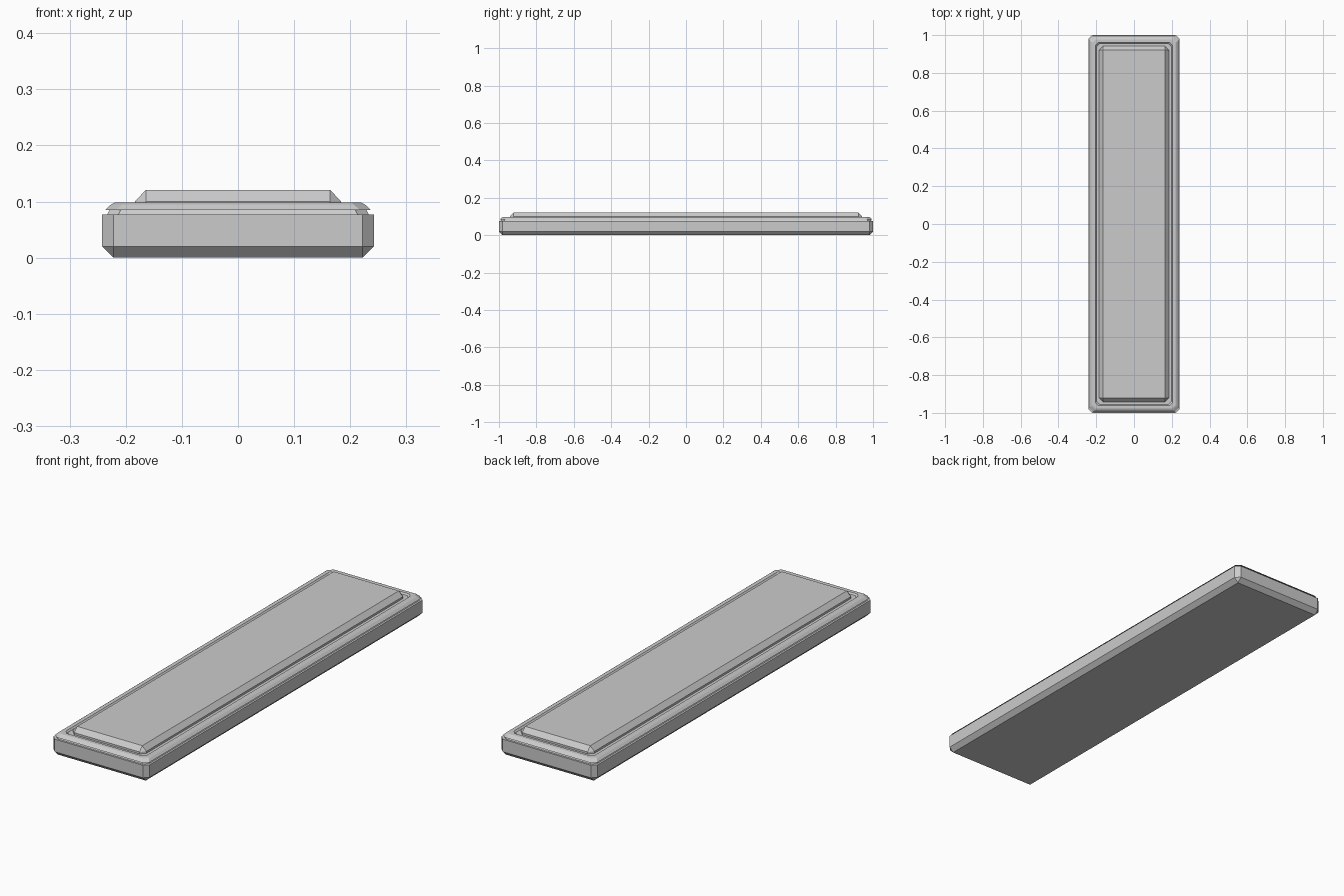
import bpy, bmesh

if "Cube" in bpy.data.objects:
    bpy.data.objects.remove(bpy.data.objects["Cube"])

HALF_X, HALF_Y = 0.242, 1.0


def ring(inset, cut, z):
    """Rectangle with clipped corners, inset from the outer footprint."""
    x, y = HALF_X - inset, HALF_Y - inset
    return [(x, -y + cut, z), (x, y - cut, z), (x - cut, y, z), (-x + cut, y, z),
            (-x, y - cut, z), (-x, -y + cut, z), (-x + cut, -y, z), (x - cut, -y, z)]


def stacked(name, levels):
    """Skin a stack of (inset, corner cut, height) rings and cap both ends."""
    bm = bmesh.new()
    rings = [[bm.verts.new(p) for p in ring(*lv)] for lv in levels]
    for a, b in zip(rings, rings[1:]):
        for i in range(8):
            j = (i + 1) % 8
            bm.faces.new((a[i], a[j], b[j], b[i]))
    bm.faces.new(rings[0][::-1])
    bm.faces.new(rings[-1])
    bmesh.ops.remove_doubles(bm, verts=bm.verts, dist=0.0001)
    bmesh.ops.recalc_face_normals(bm, faces=bm.faces)
    mesh = bpy.data.meshes.new(name)
    bm.to_mesh(mesh)
    bm.free()
    obj = bpy.data.objects.new(name, mesh)
    bpy.context.collection.objects.link(obj)
    return obj


# Chamfered base with a thin undercut rim and a shallow groove around the panel
stacked("base", [
    (0.020, 0.0, 0.0), (0.0, 0.02, 0.02), (0.0, 0.02, 0.077),
    (0.009, 0.02, 0.077), (0.013, 0.02, 0.085), (0.005, 0.02, 0.085),
    (0.016, 0.02, 0.095), (0.022, 0.018, 0.098), (0.038, 0.016, 0.098),
    (0.044, 0.016, 0.091),
])

# Raised chamfered panel
stacked("top_panel", [
    (0.058, 0.02, 0.085), (0.058, 0.02, 0.100), (0.078, 0.0, 0.121),
])
